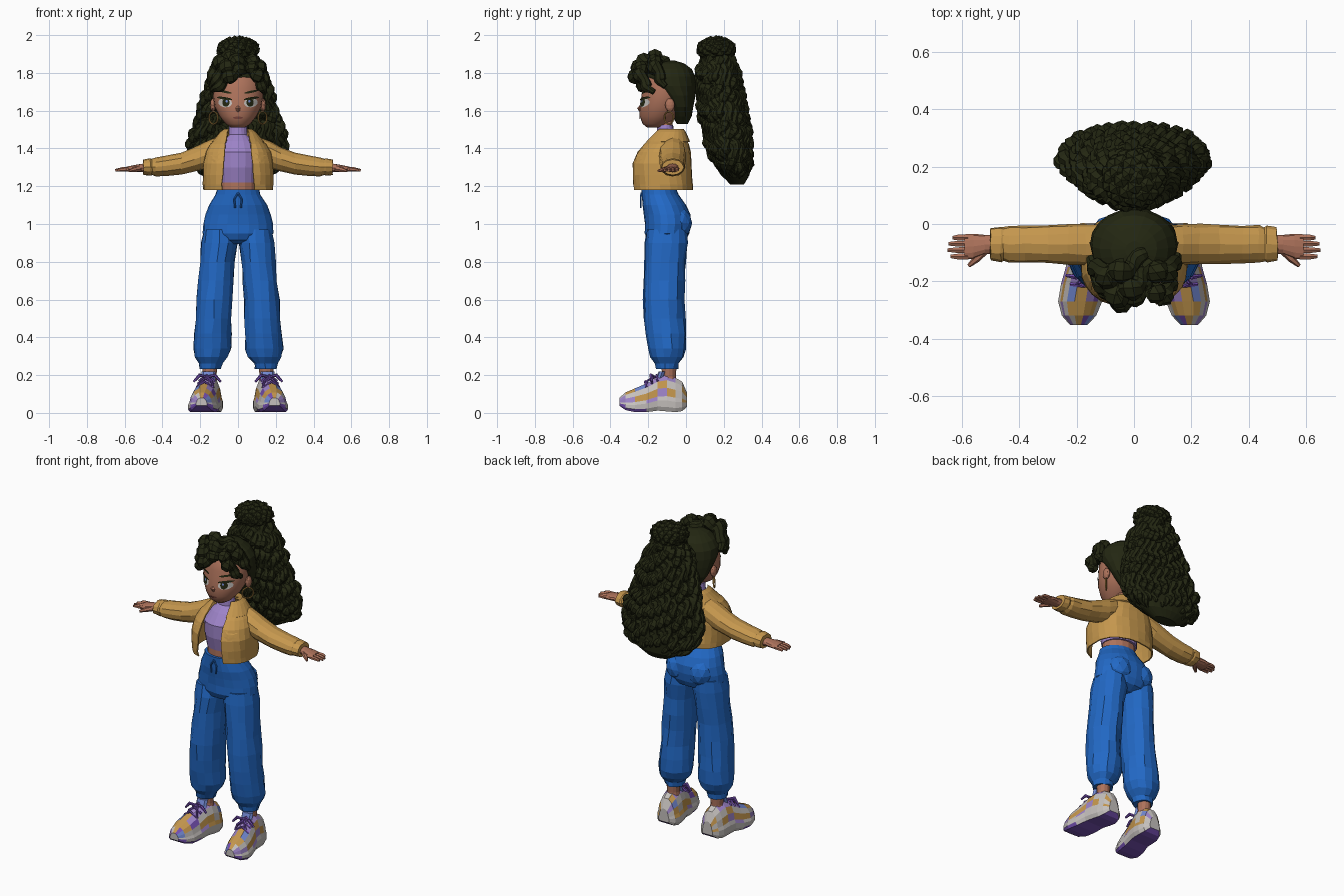
import bpy, bmesh, math, random
from mathutils import Vector, Matrix
from mathutils.bvhtree import BVHTree

if "Cube" in bpy.data.objects:
    bpy.data.objects.remove(bpy.data.objects["Cube"])

random.seed(4)
COLORS = {
    "dark_hair": (0.017, 0.02, 0.006), "tan_jacket": (0.56, 0.31, 0.075),
    "blue_cloth": (0.016, 0.14, 0.56), "lavender": (0.34, 0.23, 0.58),
    "skin": (0.42, 0.17, 0.105), "purple": (0.18, 0.08, 0.45),
    "pale_grey": (0.56, 0.53, 0.51), "light_blue": (0.17, 0.25, 0.65),
    "lip": (0.26, 0.08, 0.06),
}
MAT = {}
for key, c in COLORS.items():
    MAT[key] = bpy.data.materials.new(key)
    MAT[key].diffuse_color = (*c, 1)


def finish(name, bm, mats, smooth=False):
    bmesh.ops.recalc_face_normals(bm, faces=bm.faces)
    me = bpy.data.meshes.new(name)
    bm.to_mesh(me)
    bm.free()
    for m in mats.split():
        me.materials.append(MAT[m])
    ob = bpy.data.objects.new(name, me)
    bpy.context.collection.objects.link(ob)
    if smooth:
        for p in me.polygons:
            p.use_smooth = True
    return ob


def ring(z, cx, cy, rx, ry, n=16, p=2.0, gap=None):
    """Horizontal superellipse; gap leaves an opening at the front."""
    a0 = math.asin(min(0.98, (gap / rx) ** (p / 2))) if gap else 0
    pts = []
    for i in range(n):
        a = a0 + (2 * math.pi - 2 * a0) * i / ((n - 1) if gap else n)
        s, c = math.sin(a), -math.cos(a)
        pts.append(Vector((cx + rx * math.copysign(abs(s) ** (2 / p), s),
                           cy + ry * math.copysign(abs(c) ** (2 / p), c), z)))
    return pts


def loft(name, lofts, mats, side=1, is_open=False, jitter=0, smooth=False, rule=None):
    """Skin one or more stacks of rings into one object."""
    bm = bmesh.new()
    for rings in lofts:
        rows = []
        for r in rings:
            rows.append([bm.verts.new((side * (v[0] + random.uniform(-jitter, jitter)),
                                       v[1] + random.uniform(-jitter, jitter), v[2])) for v in r])
        n = len(rows[0])
        for a, b in zip(rows, rows[1:]):
            for i in range(n - 1 if is_open else n):
                j = (i + 1) % n
                bm.faces.new((a[i], a[j], b[j], b[i]))
        if not is_open:
            bm.faces.new(rows[0])
            bm.faces.new(rows[-1])
    if rule:
        bmesh.ops.recalc_face_normals(bm, faces=bm.faces)
        for f in bm.faces:
            f.material_index = rule(f.calc_center_median(), f.normal)
    return finish(name, bm, mats, smooth)


def tube(path, radii, n=6, flat=1.0):
    """Rings around a path."""
    path = [Vector(p) for p in path]
    chord = path[-1] - path[0]
    ref = min((Vector((1, 0, 0)), Vector((0, 1, 0)), Vector((0, 0, 1))), key=lambda v: abs(v.dot(chord)))
    out = []
    for i, p in enumerate(path):
        t = (path[min(i + 1, len(path) - 1)] - path[max(i - 1, 0)]).normalized()
        u = t.cross(ref).normalized()
        w = t.cross(u)
        out.append([p + radii[i] * (math.cos(k * math.tau / n) * u + flat * math.sin(k * math.tau / n) * w)
                    for k in range(n)])
    return out


def balls(name, items, mat, sub=2):
    bm = bmesh.new()
    for c, s in items:
        bmesh.ops.create_icosphere(bm, subdivisions=sub, radius=1,
                                   matrix=Matrix.Translation(c) @ Matrix.Diagonal((*s, 1)))
    return finish(name, bm, mat)


def decal(name, target, pts, mat, lift):
    """Thin patch laid on the front of target, outlined in x and z."""
    tree = BVHTree.FromPolygons([v.co for v in target.data.vertices], [p.vertices for p in target.data.polygons])
    cx, cz = (sum(p[k] for p in pts) / len(pts) for k in (0, 1))
    bm = bmesh.new()

    def put(x, z):
        hit = tree.ray_cast(Vector((x, -2, z)), Vector((0, 1, 0)))[0]
        return bm.verts.new((x, (hit.y if hit else -0.15) - lift, z))
    mid = put(cx, cz)
    inner = [put((x + cx) / 2, (z + cz) / 2) for x, z in pts]
    outer = [put(x, z) for x, z in pts]
    for i in range(len(pts)):
        j = (i + 1) % len(pts)
        bm.faces.new((mid, inner[i], inner[j]))
        bm.faces.new((inner[i], outer[i], outer[j], inner[j]))
    ob = finish(name, bm, mat)
    if ob.data.polygons[0].normal.y > 0:
        ob.data.flip_normals()


def oval(cx, cz, rx, rz, tilt=0, n=16):
    return [(cx + rx * math.cos(a) - tilt * rz * math.sin(a), cz + rz * math.sin(a) + tilt * rx * math.cos(a))
            for a in (i * math.tau / n for i in range(n))]


# Head, neck and waist
head = loft("head", [[ring(z, 0, cy, rx, ry, 24) for z, cy, rx, ry in (
    (1.51, -.165, .035, .04), (1.53, -.165, .066, .065), (1.57, -.14, .098, .105), (1.62, -.125, .123, .122),
    (1.67, -.115, .132, .122), (1.72, -.105, .135, .125), (1.77, -.1, .125, .115), (1.82, -.09, .09, .08))]],
    "skin", smooth=True)
loft("neck", [[ring(z, 0, -.11, .04, .038, 12) for z in (1.46, 1.56)]], "skin", smooth=True)
loft("waist", [[ring(z, 0, -.135, .1, .085) for z in (1.14, 1.24)]], "skin")
loft("nose", [tube([(0, -.225, 1.64), (0, -.245, 1.61), (0, -.235, 1.59)], [.006, .014, .008])], "skin")
decal("mouth", head, oval(0, 1.562, .026, .007), "lip", .005)
for s in (1, -1):
    decal("eye_white", head, oval(s * .068, 1.642, .036, .024, s * .12), "pale_grey", .004)
    decal("iris", head, oval(s * .064, 1.643, .019, .022), "dark_hair", .006)
    decal("iris_glint", head, oval(s * .06, 1.65, .006, .007), "light_blue", .008)
    decal("eyelash", head, oval(s * .071, 1.665, .04, .007, s * .15), "dark_hair", .008)
    decal("eyebrow", head, oval(s * .07, 1.7, .036, .006, s * .2), "dark_hair", .006)
    balls("ear", [((s * .132, -.085, 1.63), (.016, .026, .036))], "skin")
    bpy.ops.mesh.primitive_torus_add(major_radius=.033, minor_radius=.004, major_segments=20, minor_segments=6,
                                     location=(s * .13, -.09, 1.562), rotation=(math.pi / 2, 0, s * .8))
    bpy.context.object.name = "hoop_earring"
    bpy.context.object.data.materials.append(MAT["tan_jacket"])

# Hair pulled over the skull
loft("hair_cap", [[ring(z, 0, cy, rx, ry, 20) for z, cy, rx, ry in (
    (1.53, -.02, .05, .03), (1.57, -.02, .09, .05), (1.62, -.025, .125, .065), (1.68, -.045, .145, .095),
    (1.73, -.07, .153, .125), (1.78, -.08, .148, .13), (1.82, -.085, .12, .115), (1.85, -.09, .08, .08),
    (1.865, -.09, .03, .03))]], "dark_hair", jitter=.002)


# Swept fringe curls
def curl(a, b, c, r, n=22):
    a, b, c = Vector(a), Vector(b), Vector(c)
    path, rad = [], []
    for i in range(n + 1):
        t = i / n
        wob = Vector((0, math.sin(t * 19), math.cos(t * 19))) * .008
        path.append(a * (1 - t) ** 2 + b * 2 * t * (1 - t) + c * t * t + wob)
        rad.append(r * (.5 + .5 * math.sin(math.pi * t)) * (1 + .18 * math.sin(t * 24)))
    return tube(path, rad, 8)


loft("fringe_curls", [curl(*k) for k in (
    ((.06, -.13, 1.84), (-.04, -.33, 1.90), (-.14, -.17, 1.72), .042),
    ((.06, -.17, 1.83), (-.02, -.35, 1.82), (-.135, -.19, 1.70), .036),
    ((.04, -.1, 1.85), (-.1, -.24, 1.93), (-.15, -.12, 1.74), .042),
    ((.03, -.19, 1.83), (.1, -.31, 1.84), (.14, -.17, 1.69), .036),
    ((.02, -.15, 1.84), (.12, -.2, 1.9), (.15, -.11, 1.72), .038))], "dark_hair")

# Curly bun on top
bun = [((0, .16, 1.925), (.1, .092, .06))]
for i in range(60):
    h = 1 - 2 * (i + .1) / 60
    a, q = i * 2.39996, math.sqrt(1 - h * h)
    bun.append(((.09 * q * math.cos(a), .16 + .08 * q * math.sin(a), 1.925 + .046 * h), (.031, .031, .029)))
balls("hair_bun", bun, "dark_hair", 1)

# Ponytail: solid core wrapped in wavy strands
TAIL = ((1.89, .165, .09, .085), (1.8, .17, .16, .12), (1.7, .18, .19, .13), (1.6, .195, .22, .133),
        (1.5, .215, .252, .133), (1.42, .225, .275, .127), (1.32, .25, .255, .105), (1.25, .265, .18, .08),
        (1.21, .27, .09, .045))


def tail_at(z):
    for hi, lo in zip(TAIL, TAIL[1:]):
        if z >= lo[0]:
            t = (hi[0] - z) / (hi[0] - lo[0])
            return [hi[k] * (1 - t) + lo[k] * t for k in (1, 2, 3)]
    return TAIL[-1][1:]


loft("ponytail_core", [[ring(z, 0, cy, rx * .86, ry * .83, 24) for z, cy, rx, ry in TAIL]], "dark_hair")
strands = []
for k in range(30):
    ang, ph = k * math.tau / 30, random.uniform(0, 6)
    end = 1.23 + random.uniform(0, .05)
    path, rad = [], []
    for i in range(51):
        z = 1.88 + (end - 1.88) * i / 50
        cy, rx, ry = tail_at(z)
        w = i * .8 + ph
        rx, ry = max(rx - .026, .02), max(ry - .024, .02)
        path.append((rx * math.sin(ang) + .011 * math.sin(w), cy - ry * math.cos(ang) + .011 * math.cos(w), z))
        rad.append((.021 + .007 * math.sin(w * 1.5)) * min(1, .35 + (50 - i) / 8))
    strands.append(tube(path, rad, 6))
loft("ponytail_strands", strands, "dark_hair")

# High-necked top
loft("top", [[ring(z, 0, cy, rx, ry, 18) for z, cy, rx, ry in (
    (1.22, -.13, .105, .092), (1.3, -.14, .112, .1), (1.38, -.143, .115, .097), (1.44, -.12, .085, .072),
    (1.475, -.11, .052, .046), (1.525, -.11, .046, .042))]], "lavender")

# Open cropped jacket with folded collar and pocket flaps
jacket = loft("jacket_body", [[ring(z, 0, cy, rx, ry, 25, 2.5, g) for z, cy, rx, ry, g in (
    (1.18, -.125, .18, .155, .085), (1.21, -.127, .183, .157, .083), (1.26, -.13, .184, .156, .08),
    (1.32, -.13, .182, .155, .075), (1.38, -.12, .168, .14, .07), (1.42, -.108, .146, .12, .066),
    (1.455, -.095, .108, .092, .06), (1.48, -.09, .07, .072, .05))]], "tan_jacket", is_open=True, jitter=.003)
collar = loft("jacket_collar", [[ring(z, 0, cy, rx, ry, 21, 2.2, g) for z, cy, rx, ry, g in (
    (1.465, -.09, .072, .072, .05), (1.5, -.085, .074, .072, .05), (1.485, -.088, .092, .084, .055),
    (1.435, -.1, .135, .118, .062))]], "tan_jacket", is_open=True)
for ob in (jacket, collar):
    mod = ob.modifiers.new("cloth", "SOLIDIFY")
    mod.thickness, mod.offset = .008, 0
for s in (1, -1):
    decal("pocket_flap", jacket, [(s * .09, 1.375), (s * .15, 1.365), (s * .15, 1.34), (s * .12, 1.325),
                                  (s * .09, 1.345)], "tan_jacket", .009)


def across(x, y, z, ry, rz, n=12):
    return [(x, y + ry * math.cos(i * math.tau / n), z + rz * math.sin(i * math.tau / n)) for i in range(n)]


def sneaker_rule(c, nrm):
    if nrm.z < -.5 or (c.z < .045 and c.y < -.3):
        return 1
    if c.z < .055:
        return 0
    if nrm.z > .55 and -.22 < c.y < -.04:
        return 3
    return random.choices((0, 1, 2, 3, 4), (9, 1, 4, 2, 1))[0]


# Section outline of a sneaker: half-width and height fractions
OUTLINE = ((-.85, 0), (-1, .12), (-1, .3), (-.9, .42), (-.8, .65), (-.6, .86), (-.25, 1))
OUTLINE += tuple((-u, v) for u, v in reversed(OUTLINE))
SHOE = ((.004, .15, .035, .03, .11), (-.02, .15, .062, .01, .165), (-.055, .152, .073, .004, .185),
        (-.1, .157, .075, .008, .2), (-.15, .165, .073, .012, .19), (-.21, .178, .077, .004, .155),
        (-.27, .188, .077, .004, .13), (-.32, .192, .06, .015, .108), (-.353, .193, .03, .038, .08))

for s in (1, -1):
    # Sleeve and cuff
    loft("sleeve", [[across(*k) for k in (
        (.07, -.07, 1.405, .055, .055), (.12, -.07, 1.388, .068, .068), (.17, -.07, 1.365, .072, .072),
        (.23, -.07, 1.342, .07, .064), (.3, -.07, 1.32, .068, .058), (.38, -.07, 1.308, .066, .054),
        (.435, -.07, 1.302, .065, .05), (.455, -.07, 1.302, .058, .043), (.465, -.07, 1.302, .062, .046),
        (.5, -.07, 1.3, .057, .041))]], "tan_jacket", s, jitter=.003)
    # Hand with fingers and thumb
    loft("hand", [[across(*k) for k in (
        (.47, -.07, 1.298, .032, .026), (.52, -.072, 1.296, .034, .021), (.56, -.078, 1.293, .044, .017),
        (.592, -.08, 1.29, .044, .013))]], "skin", s)
    fingers = [tube([(.58, -.08 + d, 1.29), (.615, -.08 + d * 1.02, 1.289), (tip, -.08 + d, 1.284)],
                    [.012, .0115, .007]) for d, tip in ((-.033, .64), (-.011, .65), (.011, .647), (.032, .632))]
    fingers.append(tube([(.52, -.09, 1.292), (.55, -.122, 1.287), (.577, -.146, 1.28)], [.016, .013, .007]))
    loft("fingers", fingers, "skin", s)
    # Trouser leg and gathered cuff
    loft("trouser_leg", [[ring(z, cx, cy, rx, ry, 14) for z, cx, cy, rx, ry in (
        (.97, .093, -.1, .09, .105), (.9, .098, -.104, .096, .113), (.8, .109, -.112, .091, .108),
        (.7, .117, -.116, .093, .108), (.6, .125, -.118, .095, .107), (.5, .13, -.112, .097, .107),
        (.42, .135, -.105, .1, .105), (.34, .139, -.1, .101, .101), (.295, .142, -.1, .09, .086),
        (.262, .146, -.1, .062, .062), (.232, .148, -.1, .057, .057))]], "blue_cloth", s, jitter=.005)
    # Ankle, sneaker, laces
    loft("ankle", [[ring(z, .15, -.09, r, r, 12) for z, r in ((.14, .044), (.19, .036), (.25, .04))]], "skin", s)
    loft("shoe_tongue", [[ring(z, .156, cy, .036, .02, 8) for z, cy in ((.15, -.15), (.22, -.125))]], "light_blue", s)
    random.seed(11)
    loft("sneaker", [[[(cx + u * w, y, zb + v * (zt - zb)) for u, v in OUTLINE] for y, cx, w, zb, zt in SHOE]],
         "pale_grey purple tan_jacket lavender light_blue", s, rule=sneaker_rule)
    laces = [tube([(cx - .042, y, z - .025), (cx, y - .006, z + .006), (cx + .042, y, z - .025)], [.007] * 3)
             for cx, y, z in ((.165, -.15, .193), (.171, -.18, .178), (.178, -.21, .16))]
    for d in (-1, 1):
        laces.append(tube([(.163, -.165, .19), (.163 + d * .04, -.185, .2), (.163 + d * .072, -.18, .165)],
                          [.006, .01, .006]))
        laces.append(tube([(.163, -.165, .19), (.165 + d * .025, -.205, .17), (.17 + d * .04, -.215, .135)], [.006] * 3))
    loft("laces", laces, "purple", s)

# Trouser hips, seat and drawstring
loft("trouser_hips", [[ring(z, 0, cy, rx, ry, 20) for z, cy, rx, ry in (
    (1.182, -.142, .113, .092), (1.155, -.136, .12, .098), (1.1, -.115, .155, .116), (1.05, -.1, .173, .123),
    (1.0, -.097, .185, .122), (.95, -.1, .188, .117), (.915, -.1, .15, .1), (.893, -.1, .06, .06))]],
    "blue_cloth", jitter=.002)
balls("trouser_seat", [((s * .075, -.045, 1.005), (.08, .078, .085)) for s in (1, -1)], "blue_cloth")
loft("drawstring", [tube([(0, -.237, 1.165), (s * .02, -.24, 1.13), (s * .015, -.24, 1.085)], [.005] * 3)
                    for s in (1, -1)], "blue_cloth")

for m in bpy.data.materials:
    if m.users and not m.is_grease_pencil:
        m.use_nodes = True
        m.node_tree.nodes["Principled BSDF"].inputs["Base Color"].default_value = m.diffuse_color
